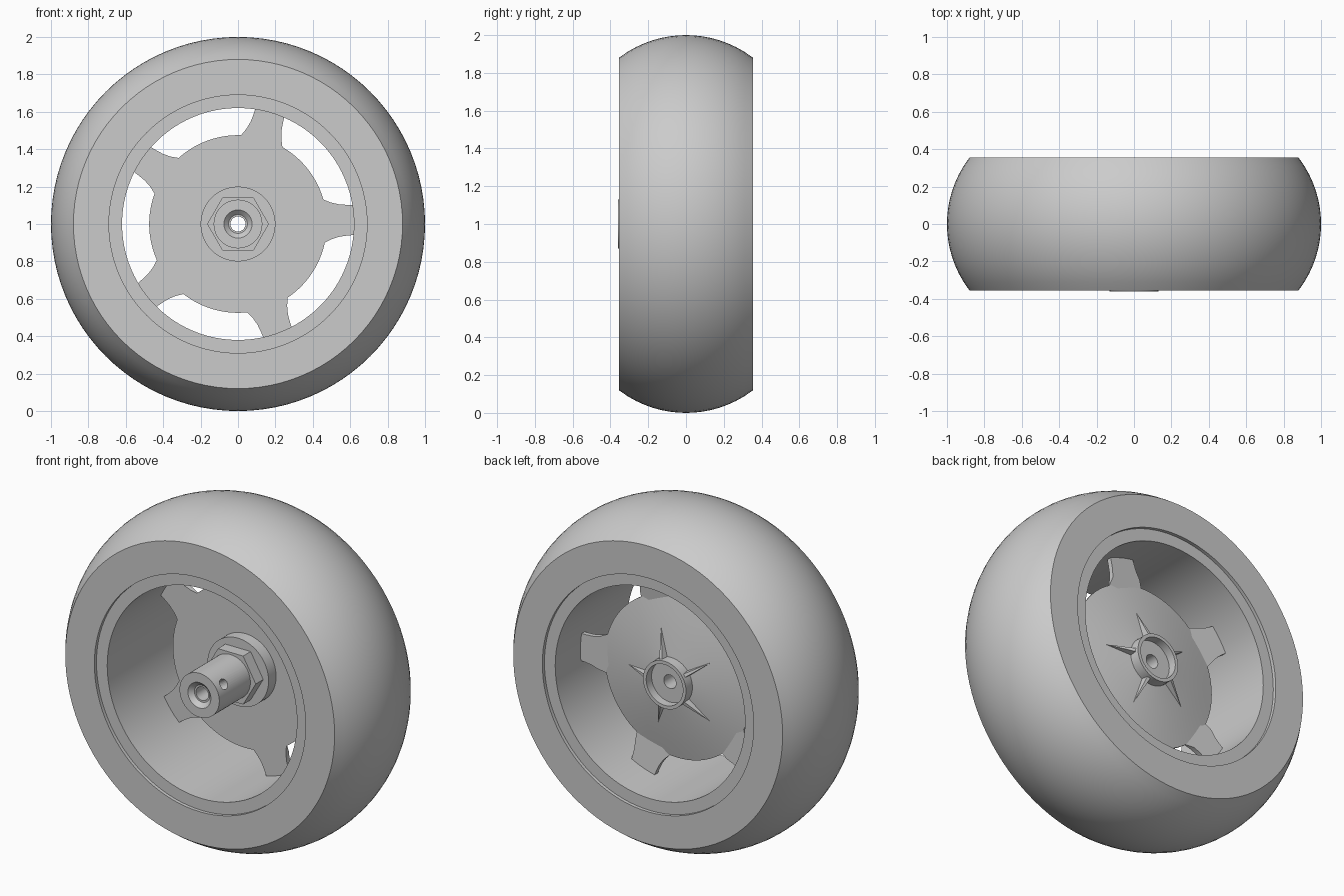
import bpy, bmesh, math
from mathutils import Matrix, Vector

cube = bpy.data.objects.get("Cube")
if cube:
    bpy.data.objects.remove(cube)

grey = bpy.data.materials.new("light_grey")
grey.use_nodes = True
grey.diffuse_color = (0.6, 0.6, 0.6, 1)
grey.node_tree.nodes["Principled BSDF"].inputs["Base Color"].default_value = (0.6, 0.6, 0.6, 1)

SPOKE_ANGLES = [math.radians(2 + 72 * k) for k in range(5)]


def finish(name, bm, smooth=True):
    bmesh.ops.recalc_face_normals(bm, faces=bm.faces)
    mesh = bpy.data.meshes.new(name)
    bm.to_mesh(mesh)
    bm.free()
    mesh.materials.append(grey)
    obj = bpy.data.objects.new(name, mesh)
    bpy.context.collection.objects.link(obj)
    bpy.ops.object.select_all(action="DESELECT")
    obj.select_set(True)
    bpy.context.view_layer.objects.active = obj
    if smooth:
        bpy.ops.object.shade_smooth_by_angle(angle=math.radians(25))
    return obj


def point(r, angle, y):
    return Vector((r * math.cos(angle), y, 1 + r * math.sin(angle)))


def lathe(name, profile, segments=96, smooth=True):
    """Revolve a closed (radius, y) profile around the axle."""
    bm = bmesh.new()
    rings = [[bm.verts.new(point(r, math.tau * i / segments, y)) for r, y in profile]
             for i in range(segments)]
    n = len(profile)
    for i, ring in enumerate(rings):
        nxt = rings[(i + 1) % segments]
        for j in range(n):
            k = (j + 1) % n
            bm.faces.new((ring[j], ring[k], nxt[k], nxt[j]))
    return finish(name, bm, smooth)


def prism(bm, bottom, offset):
    """Solid between an outline and its copy moved by offset."""
    face = bm.faces.new([bm.verts.new(p) for p in bottom])
    moved = bmesh.ops.extrude_face_region(bm, geom=[face])["geom"]
    verts = [v for v in moved if isinstance(v, bmesh.types.BMVert)]
    bmesh.ops.translate(bm, verts=verts, vec=offset)


# Tyre with a rounded tread and flat sidewalls
half, crown = 0.355, 0.585
tread = []
for i in range(17):
    y = -half + 2 * half * i / 16
    tread.append((1 - crown + math.sqrt(crown ** 2 - y ** 2), y))
lathe("tyre", tread + [(0.69, half), (0.69, -half)])

# Rim barrel, set slightly in from the sidewalls
lathe("rim", [(0.62, -0.335), (0.695, -0.335), (0.695, 0.335), (0.62, 0.335)])

# Wheel disc: flat front, domed back with a cupped hub ring
lathe("hub_disc", [(0.04, 0.07), (0.475, 0.07), (0.475, 0.08), (0.38, 0.1),
                   (0.26, 0.122), (0.14, 0.14), (0.14, 0.2), (0.12, 0.2),
                   (0.12, 0.15), (0.04, 0.15)])

# Front collar and hexagonal nut
lathe("collar", [(0.1, 0.075), (0.2, 0.075), (0.2, 0.0), (0.1, 0.0)])
lathe("hex_nut", [(0.1, 0.0), (0.165, 0.0), (0.165, -0.07), (0.1, -0.07)], 6, False)

# Axle sleeve with a countersunk bore and a set-screw hole in its side
sleeve = lathe("axle_sleeve", [(0.04, 0.075), (0.13, 0.075), (0.13, -0.36),
                               (0.075, -0.36), (0.05, -0.335), (0.04, -0.335)], 64)
bm = bmesh.new()
tilt = math.radians(32)
direction = Vector((math.cos(tilt), 0, math.sin(tilt)))
bmesh.ops.create_cone(bm, cap_ends=True, segments=24, radius1=0.03, radius2=0.03, depth=0.2,
                      matrix=Matrix.Translation(point(0.11, tilt, -0.29))
                      @ direction.to_track_quat("Z", "Y").to_matrix().to_4x4())
cutter = finish("screw_hole_cutter", bm, False)
cutter.hide_render = True
bpy.context.view_layer.objects.active = sleeve
cut = sleeve.modifiers.new("screw_hole", "BOOLEAN")
cut.operation = "DIFFERENCE"
cut.solver = "EXACT"
cut.object = cutter
bpy.ops.object.modifier_move_to_index(modifier=cut.name, index=0)
bpy.ops.object.modifier_apply(modifier=cut.name)
bpy.data.objects.remove(cutter)

# Five flared spokes joining disc and rim
bm = bmesh.new()
flare = [(0.44, 18), (0.475, 14), (0.51, 11), (0.55, 9), (0.59, 8), (0.63, 7.3)]
for a in SPOKE_ANGLES:
    side = [point(r, a + math.radians(w), 0.072) for r, w in flare]
    other = [point(r, a - math.radians(w), 0.072) for r, w in reversed(flare)]
    prism(bm, side + other, Vector((0, 0.028, 0)))
# trim the spoke root so it stays under the dome
for v in bm.verts:
    if v.co.y > 0.09 and (v.co - Vector((0, v.co.y, 1))).length < 0.48:
        v.co.y = 0.079
finish("spokes", bm)

# Five tapered ribs behind the disc, running out from the hub ring
bm = bmesh.new()
for a in SPOKE_ANGLES:
    tangent = Vector((-math.sin(a), 0, math.cos(a))) * 0.018
    root = point(0.13, a, 0.11)
    top = point(0.13, a, 0.185)
    tip = bm.verts.new(point(0.3, a, 0.114))
    quad = [bm.verts.new(p) for p in (root - tangent, root + tangent,
                                      top + tangent * 0.6, top - tangent * 0.6)]
    bm.faces.new(quad)
    for i in range(4):
        bm.faces.new((quad[i], quad[(i + 1) % 4], tip))
finish("hub_ribs", bm, False)
